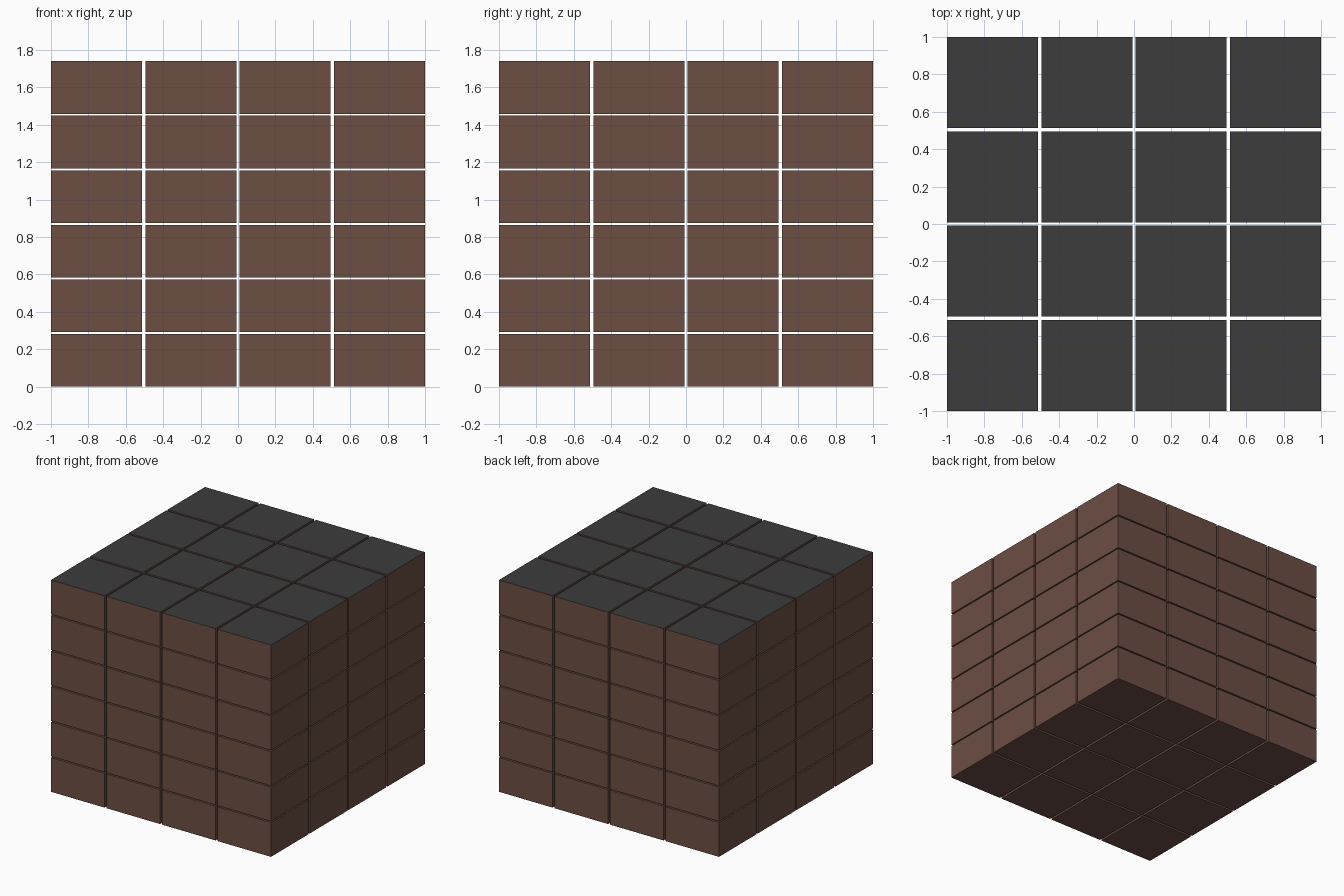
import bpy
import bmesh
from mathutils import Matrix, Vector

if "Cube" in bpy.data.objects:
    bpy.data.objects.remove(bpy.data.objects["Cube"])

COLS, ROWS, LAYERS = 4, 4, 6
FILL = 0.965                                # block size as a share of its grid cell
PITCH = 2.0 / (COLS - 1 + FILL)             # horizontal spacing
RISE = 1.74 / (LAYERS - 1 + FILL)           # vertical spacing
SIZE = Vector((PITCH * FILL, PITCH * FILL, RISE * FILL))


def srgb(r, g, b):
    lin = [((c / 255 + 0.055) / 1.055) ** 2.4 for c in (r, g, b)]
    return (*lin, 1.0)


def material(name, colour):
    mat = bpy.data.materials.new(name)
    mat.diffuse_color = colour
    mat.use_nodes = True
    mat.node_tree.nodes["Principled BSDF"].inputs["Base Color"].default_value = mat.diffuse_color
    return mat


brown = material("earth brown", srgb(108, 78, 68))
grey = material("dark grey", srgb(60, 60, 60))


def block_layer(name, level, grey_top):
    """One layer of separate blocks, standing on its grid level."""
    bm = bmesh.new()
    for i in range(COLS):
        for j in range(ROWS):
            centre = Vector(((i - (COLS - 1) / 2) * PITCH,
                             (j - (ROWS - 1) / 2) * PITCH,
                             level * RISE + SIZE.z / 2))
            bmesh.ops.create_cube(
                bm, size=1,
                matrix=Matrix.Translation(centre) @ Matrix.Diagonal((*SIZE, 1)))
    bm.normal_update()
    # Upward faces of the top layer are grey
    for face in bm.faces:
        face.material_index = int(grey_top and face.normal.z > 0.5)
    mesh = bpy.data.meshes.new(name)
    mesh.materials.append(brown)
    mesh.materials.append(grey)
    bm.to_mesh(mesh)
    bm.free()
    obj = bpy.data.objects.new(name, mesh)
    bpy.context.collection.objects.link(obj)


# Stack of block layers
for k in range(LAYERS):
    top = k == LAYERS - 1
    block_layer("top_block_layer" if top else f"block_layer_{k + 1}", k, top)
